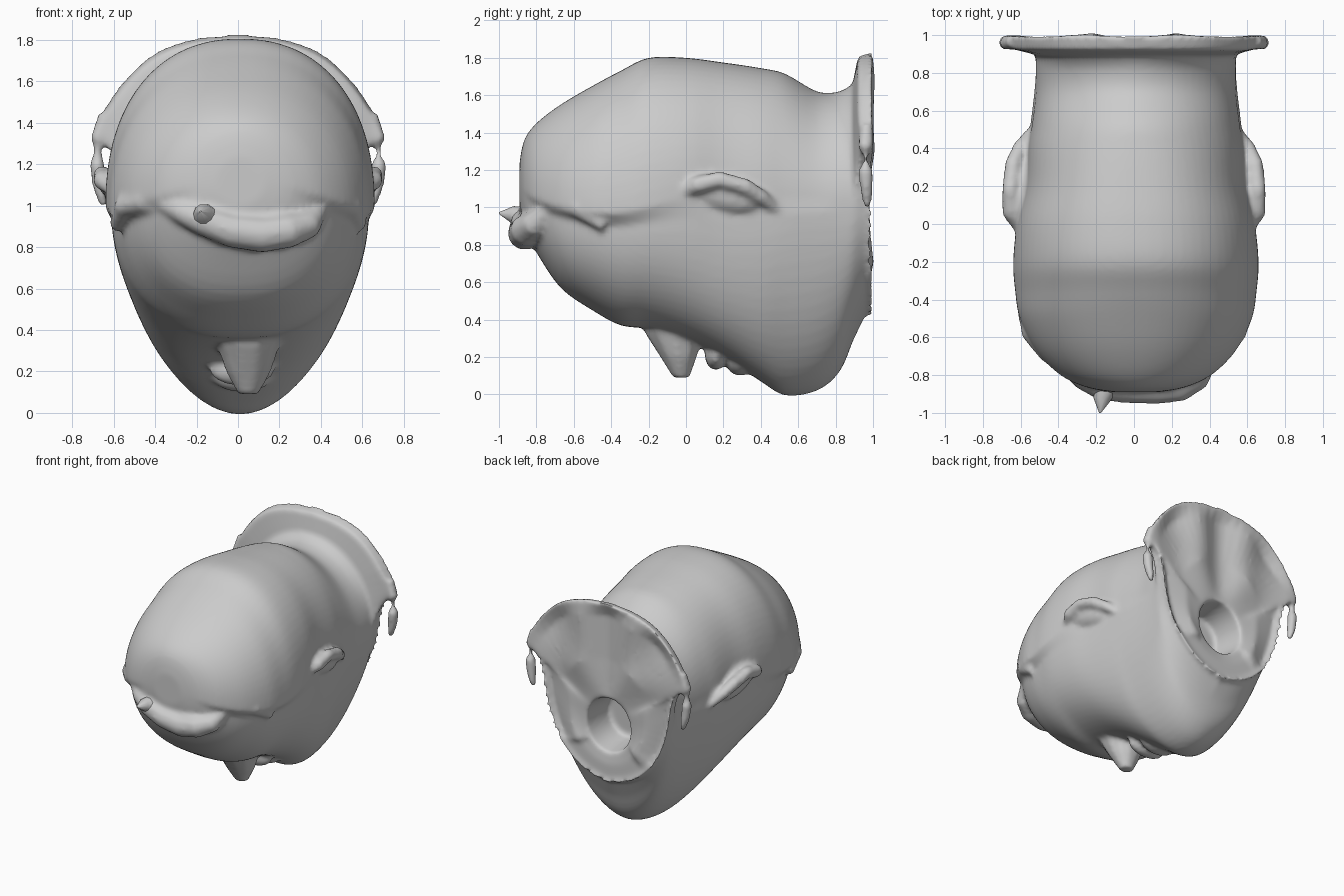
import bpy, bmesh
from math import cos, sin, pi, copysign
from mathutils import Vector

old = bpy.data.objects.get("Cube")
if old:
    bpy.data.objects.remove(old, do_unlink=True)

grey = bpy.data.materials.new("plain_grey")
grey.use_nodes = True
GREY = (0.6, 0.6, 0.6, 1)
grey.diffuse_color = GREY
grey.node_tree.nodes["Principled BSDF"].inputs["Base Color"].default_value = GREY


def finish(name, bm):
    bmesh.ops.recalc_face_normals(bm, faces=bm.faces)
    mesh = bpy.data.meshes.new(name)
    bm.to_mesh(mesh)
    bm.free()
    obj = bpy.data.objects.new(name, mesh)
    bpy.context.collection.objects.link(obj)
    mesh.materials.append(grey)
    return obj


def loft(name, rings):
    bm = bmesh.new()
    rows = [[bm.verts.new(p) for p in ring] for ring in rings]
    n = len(rows[0])
    for a, b in zip(rows, rows[1:]):
        for i in range(n):
            j = (i + 1) % n
            bm.faces.new((a[i], a[j], b[j], b[i]))
    bm.faces.new(rows[0])
    bm.faces.new(rows[-1])
    return finish(name, bm)


def tube(name, path, n=10):
    # path entries: x, y, z, radius
    rings = []
    for i, (x, y, z, r) in enumerate(path):
        a = Vector(path[max(i - 1, 0)][:3])
        b = Vector(path[min(i + 1, len(path) - 1)][:3])
        q = (b - a).to_track_quat('Z', 'Y')
        rings.append([Vector((x, y, z)) + q @ Vector((r * cos(2 * pi * k / n), r * sin(2 * pi * k / n), 0))
                      for k in range(n)])
    return loft(name, rings)


def lump(name, centre, size, tilt=0):
    bm = bmesh.new()
    bmesh.ops.create_uvsphere(bm, u_segments=16, v_segments=10, radius=1)
    for v in bm.verts:
        x, y, z = (v.co[k] * size[k] for k in range(3))
        v.co = Vector((x, y * cos(tilt) - z * sin(tilt), y * sin(tilt) + z * cos(tilt))) + Vector(centre)
    return finish(name, bm)


def smooth_rows(rows, steps=4):
    # Catmull-Rom interpolation through rows of equal length
    out = []
    for i in range(len(rows) - 1):
        four = rows[max(i - 1, 0)], rows[i], rows[i + 1], rows[min(i + 2, len(rows) - 1)]
        for k in range(steps):
            t = k / steps
            out.append(tuple(0.5 * (2 * b + (c - a) * t + (2 * a - 5 * b + 4 * c - d) * t * t
                                    + (3 * b - a - 3 * c + d) * t ** 3) for a, b, c, d in zip(*four)))
    return out + [rows[-1]]


# Collar outline on the back plane, from top to bottom
half = smooth_rows([(0, 1.83), (0.2, 1.81), (0.38, 1.75), (0.52, 1.64), (0.64, 1.48), (0.69, 1.34),
                    (0.6, 1.25), (0.56, 1.12), (0.53, 0.95), (0.46, 0.75), (0.34, 0.58), (0.18, 0.47),
                    (0, 0.42)], 3)
outline = half + [(-x, z) for x, z in half[-2:0:-1]]
HOLE = 0.86


def power(v, p):
    return copysign(abs(v) ** p, v)


def section(y, w, w_low, top, low, mid, p_top, p_low):
    ring = []
    n = len(outline)
    for i in range(n):
        a = pi / 2 - 2 * pi * i / n
        up = sin(a) >= -0.001
        p, h, wide = (p_top, top - mid, w) if up else (p_low, mid - low, w_low)
        ring.append((0.01 + wide * power(cos(a), p), y, mid + h * power(sin(a), p)))
    return ring


def blend(t, y_of):
    # ring between the hollow's edge (0) and the collar outline (1)
    pts = []
    for x, z in outline:
        d = Vector((x, z - HOLE)).normalized()
        hx, hz = 0.19 * d.x, HOLE + 0.21 * d.y
        px, pz = hx + (x - hx) * t, hz + (z - hz) * t
        pts.append((px, y_of(px, pz), pz))
    return pts


def fold(x, z):
    return 0.98 - 0.03 * cos(14 * x) * (z > 0.7)


def flare(x, z):
    return 0.92 + 0.04 * max(0, min(1, (1.5 - z) / 0.4))


# Head: y, half width above and below, top, bottom, widest height, roundness above and below
stations = [
    (-0.89, 0.12, 0.12, 1.24, 1.0, 1.1, 1, 1),
    (-0.865, 0.26, 0.25, 1.36, 0.88, 1.08, 1, 1),
    (-0.80, 0.40, 0.36, 1.45, 0.76, 1.04, 0.95, 0.9),
    (-0.67, 0.53, 0.47, 1.55, 0.57, 1.0, 0.92, 0.88),
    (-0.5, 0.615, 0.55, 1.65, 0.45, 0.97, 0.9, 0.9),
    (-0.35, 0.64, 0.59, 1.73, 0.37, 0.97, 0.9, 0.9),
    (-0.2, 0.65, 0.62, 1.80, 0.35, 1.0, 0.9, 0.88),
    (0.0, 0.63, 0.62, 1.80, 0.29, 1.05, 0.9, 0.82),
    (0.2, 0.585, 0.59, 1.775, 0.2, 1.05, 0.9, 0.78),
    (0.4, 0.57, 0.57, 1.745, 0.07, 1.05, 0.95, 0.88),
    (0.53, 0.55, 0.56, 1.715, -0.005, 1.05, 1, 1.02),
    (0.7, 0.53, 0.54, 1.62, 0.02, 1.05, 1.05, 1.06),
    (0.82, 0.53, 0.53, 1.62, 0.12, 1.05, 1.05, 1.06),
    (0.89, 0.53, 0.53, 1.66, 0.28, 1.05, 0.95, 1.03),
]
# The neck flares into the collar, then a folded sheet runs in to a round hollow
collar = [
    blend(0.97, flare),
    blend(1, lambda x, z: 1.0),
    blend(0.85, fold),
    blend(0.4, fold),
    blend(0, lambda x, z: 0.965),
    [(x * 0.85, 0.72, HOLE + (z - HOLE) * 0.85) for x, y, z in blend(0, fold)],
]
head = loft("head", [section(*s) for s in smooth_rows(stations)] + collar)
parts = [head]

# Front overhanging lip
parts.append(tube("front_lip", [
    (-0.38, -0.74, 1.02, 0.04), (-0.27, -0.82, 0.97, 0.06), (-0.17, -0.86, 0.93, 0.075),
    (-0.03, -0.865, 0.88, 0.085), (0.12, -0.865, 0.86, 0.09), (0.25, -0.855, 0.88, 0.085),
    (0.34, -0.81, 0.91, 0.07), (0.4, -0.73, 0.99, 0.04)]))

for side, s in (("left", 1), ("right", -1)):
    # Brow ridge running back along the side
    parts.append(tube(side + "_brow", [
        (s * 0.34, -0.75, 1.0, 0.04), (s * 0.45, -0.68, 1.02, 0.06),
        (s * 0.54, -0.57, 1.0, 0.06), (s * 0.59, -0.43, 0.9, 0.035)]))
    # Ear: soft lump under an arched rim
    parts.append(lump(side + "_ear", (s * 0.57, 0.18, 1.08), (0.08, 0.23, 0.1), -0.3))
    parts.append(tube(side + "_ear_rim", [
        (s * 0.61, -0.02, 1.08, 0.03), (s * 0.65, 0.06, 1.12, 0.05), (s * 0.655, 0.18, 1.15, 0.045),
        (s * 0.64, 0.32, 1.11, 0.045), (s * 0.6, 0.41, 1.05, 0.04), (s * 0.55, 0.49, 0.98, 0.025)]))
    # Hanging collar tip
    parts.append(tube(side + "_collar_tip", [
        (s * 0.64, 0.965, 1.44, 0.035), (s * 0.675, 0.96, 1.32, 0.04), (s * 0.68, 0.96, 1.2, 0.04),
        (s * 0.67, 0.965, 1.1, 0.035), (s * 0.65, 0.97, 1.0, 0.02)]))

# Nose: wedge growing down from the underside of the head
nose = [(0.42, 0.2, 0.2, -0.06), (0.32, 0.15, 0.16, -0.06), (0.2, 0.11, 0.1, -0.04), (0.09, 0.05, 0.045, -0.025)]
parts.append(loft("nose", [[(0.05 + w * cos(a), c + d * sin(a), z) for a in (2 * pi * k / 10 for k in range(10))]
                           for z, w, d, c in nose]))

# Mouth
parts.append(lump("upper_lip", (0.02, 0.16, 0.21), (0.16, 0.06, 0.08)))
parts.append(lump("lower_lip", (0.02, 0.29, 0.18), (0.15, 0.08, 0.08)))

# Small spike on the lip
spike = tube("lip_spike", [(-0.15, -0.84, 0.93, 0.08), (-0.17, -0.93, 0.965, 0.045), (-0.18, -1.0, 0.97, 0.005)])

# Fuse the soft parts into one continuous skin
bpy.ops.object.select_all(action='DESELECT')
for part in parts:
    part.select_set(True)
bpy.context.view_layer.objects.active = head
bpy.ops.object.join()
remesh = head.modifiers.new("fuse", 'REMESH')
remesh.mode = 'VOXEL'
remesh.voxel_size = 0.016
soften = head.modifiers.new("soften", 'SMOOTH')
soften.factor = 0.5
soften.iterations = 6
bpy.ops.object.convert(target='MESH')
spike.select_set(True)
bpy.ops.object.shade_smooth_by_angle(angle=pi / 3)
